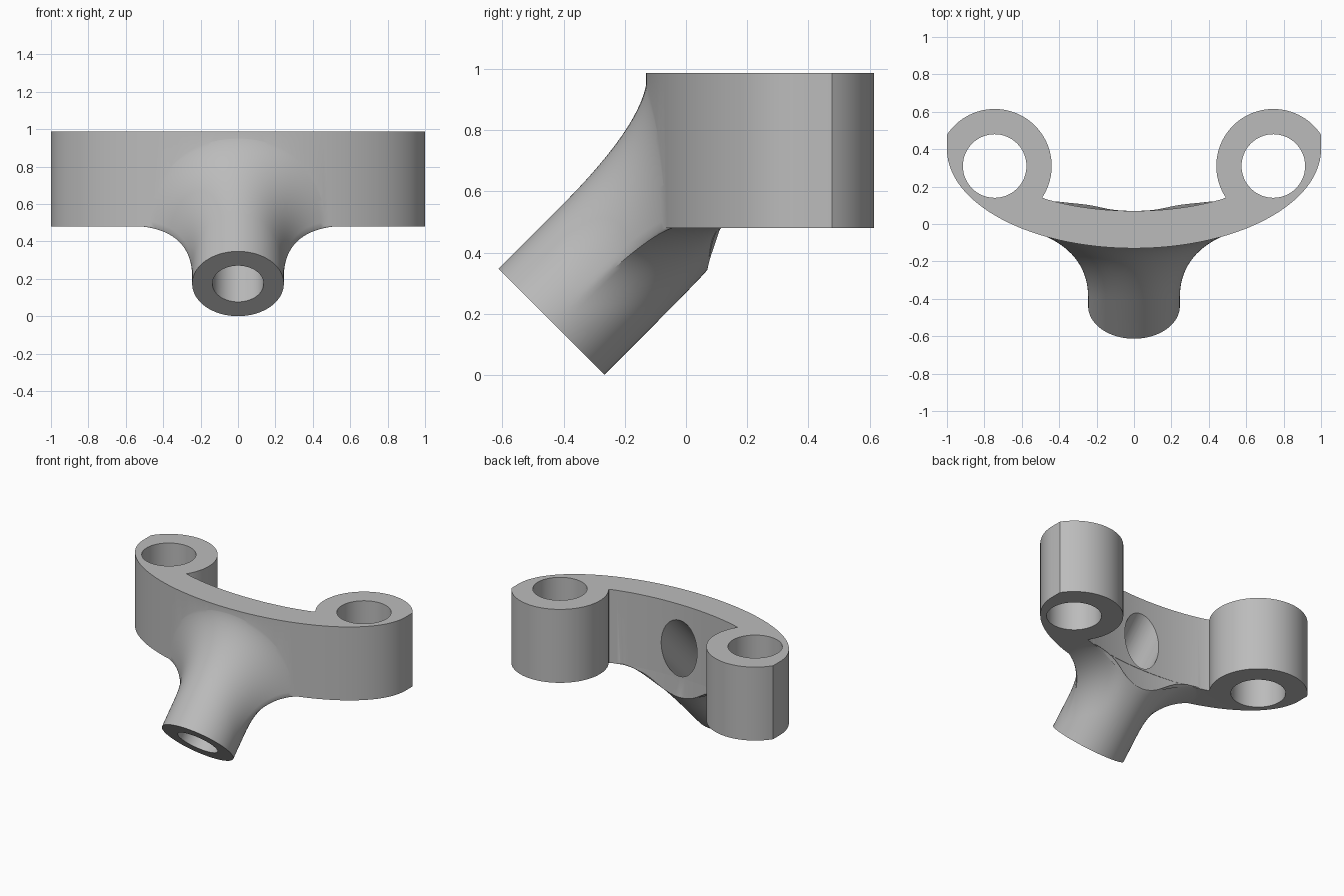
import bpy, bmesh
from math import sin, cos, pi, sqrt, radians, atan2
from mathutils import Vector, Matrix

cube = bpy.data.objects.get("Cube")
if cube:
    bpy.data.objects.remove(cube, do_unlink=True)

BOTTOM, TOP = 0.48, 0.987
BOSS = Vector((0.745, 0.31))
BOSS_R, BOSS_HOLE = 0.305, 0.17
TUBE = Vector((0, -0.44, 0.174))
TUBE_R, TUBE_HOLE = 0.245, 0.137

grey = bpy.data.materials.new("plain_grey")
grey.use_nodes = True
grey.diffuse_color = (0.5, 0.5, 0.5, 1)
grey.node_tree.nodes["Principled BSDF"].inputs["Base Color"].default_value = grey.diffuse_color


def front(x):
    return 0.4 - 0.53 * sqrt(max(0, 1 - x * x))


def back(x):
    return 0.4 - 0.33 * sqrt(max(0, 1 - (x / 0.8) ** 2))


def smooth(v):
    v = min(max(v, 0), 1)
    return v * v * (3 - 2 * v)


def make_object(name, bm):
    bmesh.ops.recalc_face_normals(bm, faces=bm.faces)
    mesh = bpy.data.meshes.new(name)
    bm.to_mesh(mesh)
    bm.free()
    mesh.materials.append(grey)
    obj = bpy.data.objects.new(name, mesh)
    bpy.context.collection.objects.link(obj)
    return obj


def boolean(obj, tool, operation):
    mod = obj.modifiers.new(operation.lower(), 'BOOLEAN')
    mod.operation, mod.solver, mod.object = operation, 'EXACT', tool
    bpy.context.view_layer.objects.active = obj
    bpy.ops.object.modifier_apply(modifier=mod.name)
    bpy.data.objects.remove(tool, do_unlink=True)


def cutter(name, radius, depth, matrix):
    bm = bmesh.new()
    bmesh.ops.create_cone(bm, cap_ends=True, segments=64, radius1=radius,
                          radius2=radius, depth=depth, matrix=matrix)
    obj = make_object(name, bm)
    obj.hide_render = True
    return obj


# Curved plate with a boss at each end, extruded from one outline
half = [(sin(a), 0.4 - 0.53 * cos(a)) for a in (pi / 2 * i / 40 for i in range(41))]
a0, a1 = radians(33.3), pi + atan2(0.17, 0.255)
for i in range(49):
    a = a0 + (a1 - a0) * i / 48
    half.append((min(1, BOSS.x + BOSS_R * cos(a)), BOSS.y + BOSS_R * sin(a)))
half += [(x, back(x)) for x in (0.49 * (1 - i / 20) for i in range(1, 21))]
outline = half + [(-x, y) for x, y in reversed(half[1:-1])]
bm = bmesh.new()
face = bm.faces.new([bm.verts.new((x, y, BOTTOM)) for x, y in outline])
top = bmesh.ops.extrude_face_region(bm, geom=[face])["geom"]
bmesh.ops.translate(bm, vec=(0, 0, TOP - BOTTOM),
                    verts=[v for v in top if isinstance(v, bmesh.types.BMVert)])
bracket = make_object("bracket_body", bm)


def flare_line(phi):
    """Points from the tube end, along the tube, and out into the plate."""
    n = TUBE_R * sin(phi) / sqrt(2)
    start = TUBE + Vector((TUBE_R * cos(phi), -n, n))
    x = 0.6 * cos(phi)
    if phi >= 0:
        p2 = Vector((x, front(x) + 0.003, BOTTOM + 0.005 + 0.495 * sin(phi)))
        p3 = p2 + Vector((0, 0.05, 0))
        run = front(start.x) - start.y
    else:
        k = smooth(-phi / (pi / 4))
        y = front(x) * (1 - k) + back(x) * k
        p2 = Vector((x, y, 0.345 + 0.14 * smooth(x / 0.42)))
        p3 = Vector((x, y - 0.004 + 0.054 * (1 - k), 0.56 - 0.075 * (1 - k)))
        run = p2.z - start.z
    axis = Vector((0, 1, 1))
    p1 = start + axis * run
    p0 = start + axis * max(run - 0.28, 0.02)
    line = [start]
    for i in range(21):
        t = i / 20
        line.append(p0 * (1 - t) ** 2 + p1 * 2 * t * (1 - t) + p2 * t * t)
    return line + [p3]


# Flared tube, lofted around its axis
COUNT = 96
quarter = COUNT // 4
bm = bmesh.new()
columns = []
for j in range(COUNT):
    phi = 2 * pi * j / COUNT
    mirrored = quarter < j < 3 * quarter
    if mirrored:
        phi = pi - phi
    elif j >= 3 * quarter:
        phi -= 2 * pi
    columns.append([bm.verts.new((-p.x if mirrored else p.x, p.y, p.z))
                    for p in flare_line(phi)])
core = bm.verts.new((0, -0.03, 0.65))
for j in range(COUNT):
    a, b = columns[j], columns[(j + 1) % COUNT]
    for i in range(len(a) - 1):
        bm.faces.new((a[i], b[i], b[i + 1], a[i + 1]))
    bm.faces.new((a[-1], b[-1], core))
bm.faces.new([c[0] for c in columns])
bmesh.ops.remove_doubles(bm, verts=bm.verts, dist=0.0001)
boolean(bracket, make_object("flared_tube", bm), 'UNION')

# Bores through both bosses and along the tube
for side in (-1, 1):
    place = Matrix.Translation((side * BOSS.x, BOSS.y, 0.7))
    boolean(bracket, cutter("boss_bore", BOSS_HOLE, 1, place), 'DIFFERENCE')
place = Matrix.Translation(TUBE + Vector((0, 0.4, 0.4))) @ Matrix.Rotation(-pi / 4, 4, 'X')
boolean(bracket, cutter("tube_bore", TUBE_HOLE, 1.8, place), 'DIFFERENCE')

# Smooth curves, sharp rims
bpy.ops.object.select_all(action='DESELECT')
bracket.select_set(True)
bpy.context.view_layer.objects.active = bracket
bpy.ops.object.shade_smooth_by_angle(angle=radians(30))
